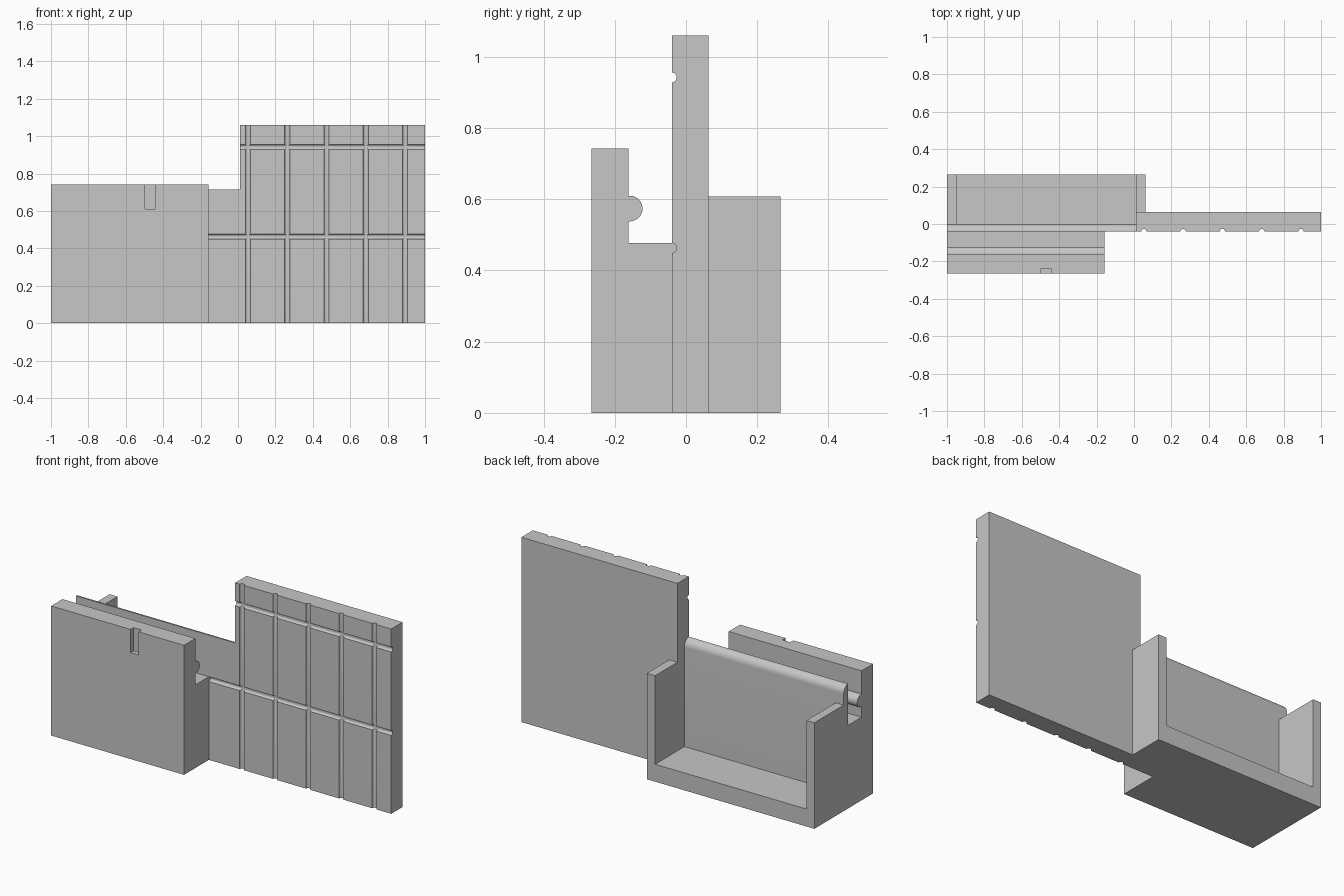
import bpy, bmesh, math

cube = bpy.data.objects.get("Cube")
if cube:
    bpy.data.objects.remove(cube, do_unlink=True)

grey = bpy.data.materials.new("plain grey")
grey.use_nodes = True
GREY = (0.57, 0.57, 0.57, 1)
grey.diffuse_color = GREY
grey.node_tree.nodes["Principled BSDF"].inputs["Base Color"].default_value = GREY


def extrude_profile(name, points, start, end, axis="x"):
    """Extrude a (y, z) outline along x, or an (x, y) outline along z."""
    def place(a, b, along):
        return (along, a, b) if axis == "x" else (a, b, along)

    bm = bmesh.new()
    low = [bm.verts.new(place(a, b, start)) for a, b in points]
    high = [bm.verts.new(place(a, b, end)) for a, b in points]
    bm.faces.new(low)
    bm.faces.new(high)
    for i in range(len(points)):
        bm.faces.new((low[i - 1], low[i], high[i], high[i - 1]))
    bmesh.ops.recalc_face_normals(bm, faces=bm.faces)
    mesh = bpy.data.meshes.new(name)
    bm.to_mesh(mesh)
    bm.free()
    mesh.materials.append(grey)
    obj = bpy.data.objects.new(name, mesh)
    bpy.context.collection.objects.link(obj)
    return obj


def box(name, x0, x1, y0, y1, z0, z1):
    return extrude_profile(name, [(y0, z0), (y1, z0), (y1, z1), (y0, z1)], x0, x1)


def arc(ca, cb, ra, rb, start, end, steps):
    angles = [math.radians(start + (end - start) * i / steps) for i in range(steps + 1)]
    return [(ca + ra * math.cos(t), cb + rb * math.sin(t)) for t in angles]


def cut(obj, cutters):
    bpy.context.view_layer.objects.active = obj
    for c in cutters:
        mod = obj.modifiers.new("cut", "BOOLEAN")
        mod.operation = "DIFFERENCE"
        mod.solver = "EXACT"
        mod.object = c
        bpy.ops.object.modifier_apply(modifier=mod.name)


FRONT, SLOT, FACE, WALL, PANEL, BACK = -0.265, -0.162, -0.04, 0.0, 0.063, 0.265
LEFT, BLOCK_END, STEP, RIGHT = -1.0, -0.157, 0.01, 1.0
GROOVE = 0.014

# Front block with a slot behind its lip and a rounded bead inside the slot
block_outline = [(FRONT, 0), (FACE, 0), (FACE, 0.477), (SLOT, 0.477)]
block_outline += arc(SLOT + 0.004, 0.574, 0.036, 0.036, -96, 96, 16)
block_outline += [(SLOT, 0.743), (FRONT, 0.743)]
block = extrude_profile("front_block", block_outline, LEFT, BLOCK_END)

# Thin dividing wall with a rounded rear top edge, standing on the tray floor
wall_outline = [(FACE, 0), (BACK, 0), (BACK, 0.1), (WALL, 0.1)]
wall_outline += arc(FACE, 0.67, WALL - FACE, 0.045, 0, 90, 12)
wall = extrude_profile("divider_and_tray_floor", wall_outline, LEFT, STEP)

# Tray end walls
box("tray_end_right", LEFT, -0.95, WALL, BACK, 0.1, 0.608)
box("tray_end_left", STEP, 0.062, PANEL, BACK, 0, 0.608)

# Tall panel with round upright grooves in its front
panel_outline = [(STEP, PANEL), (STEP, FACE)]
for i in range(5):
    panel_outline += arc(0.053 + 0.21 * i, FACE, GROOVE, GROOVE, 180, 0, 8)
panel_outline += [(RIGHT, FACE), (RIGHT, PANEL)]
panel = extrude_profile("tall_panel", panel_outline, 0, 1.06, axis="z")

# Level grooves across the panel and wall, and the notch in the lip
rows = []
for z, x0 in ((0.463, BLOCK_END), (0.942, -0.1)):
    ring = arc(FACE, z, GROOVE, GROOVE, 11.25, 371.25, 16)[:-1]
    rows.append(extrude_profile("row_groove_cutter", ring, x0, 1.1))
notch = box("notch_cutter", -0.496, -0.445, -0.3, -0.237, 0.61, 0.8)

cut(panel, rows)
cut(wall, rows[:1])
cut(block, [notch])
for c in rows + [notch]:
    bpy.data.objects.remove(c, do_unlink=True)

# Smooth the rounded surfaces, keep the corners sharp
bpy.ops.object.select_all(action="DESELECT")
for obj in (block, wall, panel):
    obj.select_set(True)
bpy.context.view_layer.objects.active = block
bpy.ops.object.shade_smooth_by_angle(angle=math.radians(30))
